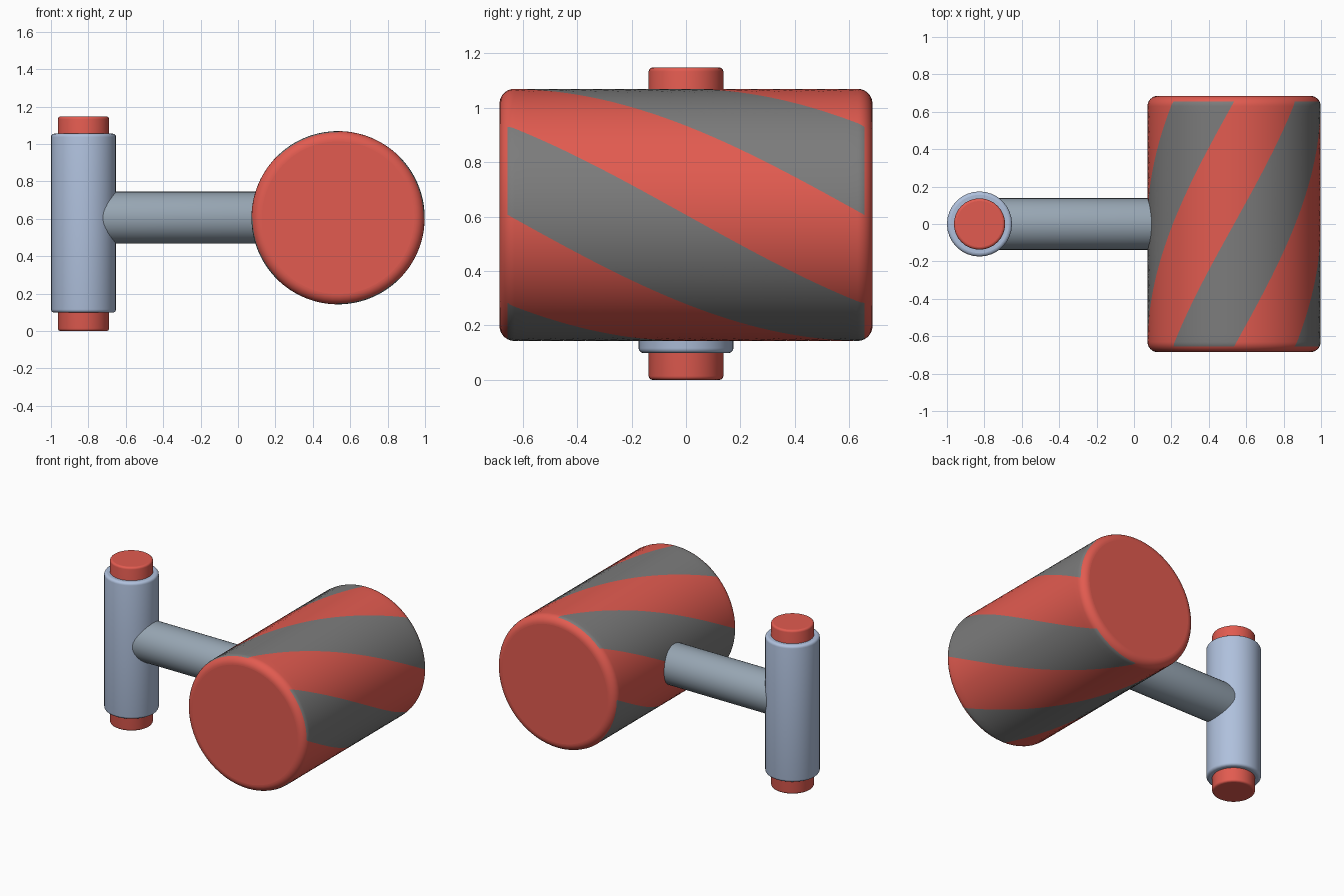
import bpy, bmesh, math
from mathutils import Matrix

if "Cube" in bpy.data.objects:
    bpy.data.objects.remove(bpy.data.objects["Cube"])


def material(name, rgb):
    m = bpy.data.materials.new(name)
    m.diffuse_color = (*rgb, 1)
    m.use_nodes = True
    m.node_tree.nodes["Principled BSDF"].inputs["Base Color"].default_value = m.diffuse_color
    return m


RED = material("red", (0.76, 0.105, 0.08))
GREY = material("grey", (0.2, 0.2, 0.2))
BLUE = material("pale blue", (0.43, 0.53, 0.72))
STEEL = material("steel grey", (0.31, 0.38, 0.45))


def arc_profile(r, half, bevel, steps):
    """(offset along axis, radius) pairs for one rounded end, centre to rim."""
    return [(half - bevel + bevel * math.sin(a), r - bevel + bevel * math.cos(a))
            for a in (math.radians(90 * i / steps) for i in range(steps + 1))]


def round_bar(name, r, length, bevel, mats, matrix, sides=32, mid=1, twist=None, arc=4):
    """Round-edged cylinder along local z; twist(z) turns rings, stripes if two mats."""
    end = arc_profile(r, length / 2, bevel, arc)
    flat = length / 2 - bevel
    rings = [(-z, q) for z, q in reversed(end)]
    rings += [(-flat + 2 * flat * i / mid, r) for i in range(1, mid)] + end
    bm = bmesh.new()
    loops = []
    for z, q in rings:
        t = twist(z) if twist else 0
        loops.append([bm.verts.new((q * math.cos(t + 2 * math.pi * i / sides),
                                    q * math.sin(t + 2 * math.pi * i / sides), z))
                      for i in range(sides)])
    for k in range(len(loops) - 1):
        a, b = loops[k], loops[k + 1]
        inside = max(abs(rings[k][0]), abs(rings[k + 1][0])) < 0.66
        for i in range(sides):
            j = (i + 1) % sides
            f = bm.faces.new((a[i], a[j], b[j], b[i]))
            # alternate eighths of the turn are striped, short of the rims
            if len(mats) > 1 and inside and (i * 8 // sides) % 2 == 0:
                f.material_index = 1
    bm.faces.new(loops[0][::-1])
    bm.faces.new(loops[-1])
    for f in bm.faces:
        f.smooth = len(f.verts) == 4
    bm.transform(matrix)
    bmesh.ops.recalc_face_normals(bm, faces=bm.faces)
    me = bpy.data.meshes.new(name)
    bm.to_mesh(me)
    bm.free()
    for m in mats:
        me.materials.append(m)
    ob = bpy.data.objects.new(name, me)
    bpy.context.collection.objects.link(ob)
    return ob


T = Matrix.Translation
# upright handle with a red core showing at both ends
round_bar("handle_sleeve", 0.174, 0.957, 0.018, [BLUE], T((-0.826, 0, 0.577)))
round_bar("handle_core", 0.137, 1.147, 0.014, [RED], T((-0.826, 0, 0.5735)))

# horizontal arm
round_bar("arm", 0.139, 1.06, 0.005, [STEEL],
          T((-0.27, 0, 0.606)) @ Matrix.Rotation(math.pi / 2, 4, 'Y'))

# drum along y: local x -> +x, local y -> +z, local z -> -y
round_bar("striped_drum", 0.463, 1.37, 0.055, [RED, GREY],
          T((0.535, 0, 0.606)) @ Matrix.Rotation(math.pi / 2, 4, 'X'),
          sides=64, mid=32, arc=10,
          twist=lambda z: math.radians(45 + 90 * z / 1.31 - 90))
